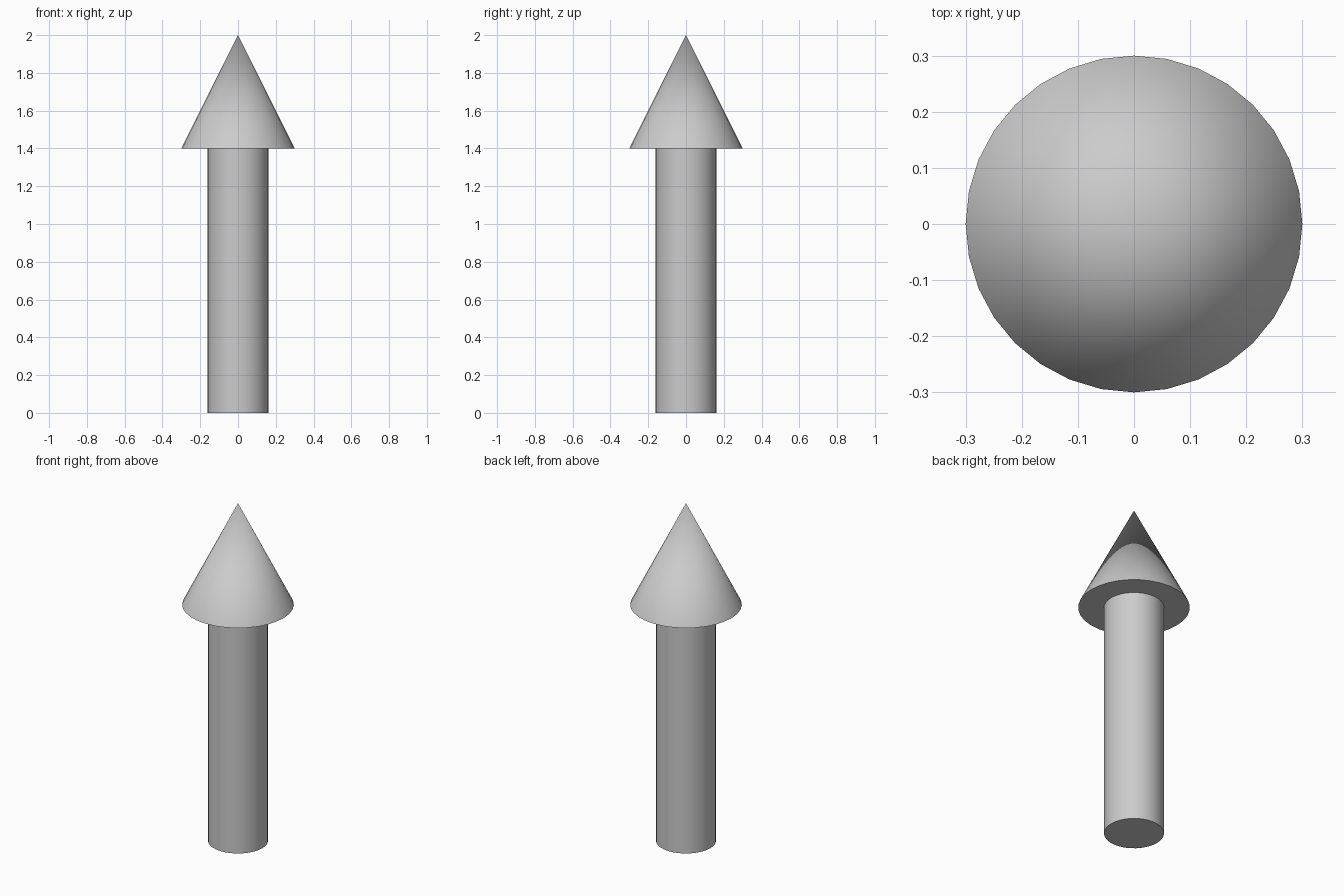
import bpy
import math

if "Cube" in bpy.data.objects:
    bpy.data.objects.remove(bpy.data.objects["Cube"])

SIDES = 32
SHAFT_RADIUS = 0.161
HEAD_RADIUS = 0.30
HEAD_BASE = 1.40
TIP = 2.0


def finish(name):
    """Name the new part and smooth its round side, keeping the rims sharp."""
    obj = bpy.context.object
    obj.name = name
    bpy.ops.object.shade_smooth_by_angle(angle=math.radians(40))
    return obj


# Shaft: capped cylinder from the ground to the underside of the head
bpy.ops.mesh.primitive_cylinder_add(
    vertices=SIDES, radius=SHAFT_RADIUS, depth=HEAD_BASE,
    location=(0, 0, HEAD_BASE / 2))
finish("shaft")

# Head: closed pointed cone
bpy.ops.mesh.primitive_cone_add(
    vertices=SIDES, radius1=HEAD_RADIUS, radius2=0, depth=TIP - HEAD_BASE,
    location=(0, 0, (HEAD_BASE + TIP) / 2))
finish("arrow_head")
